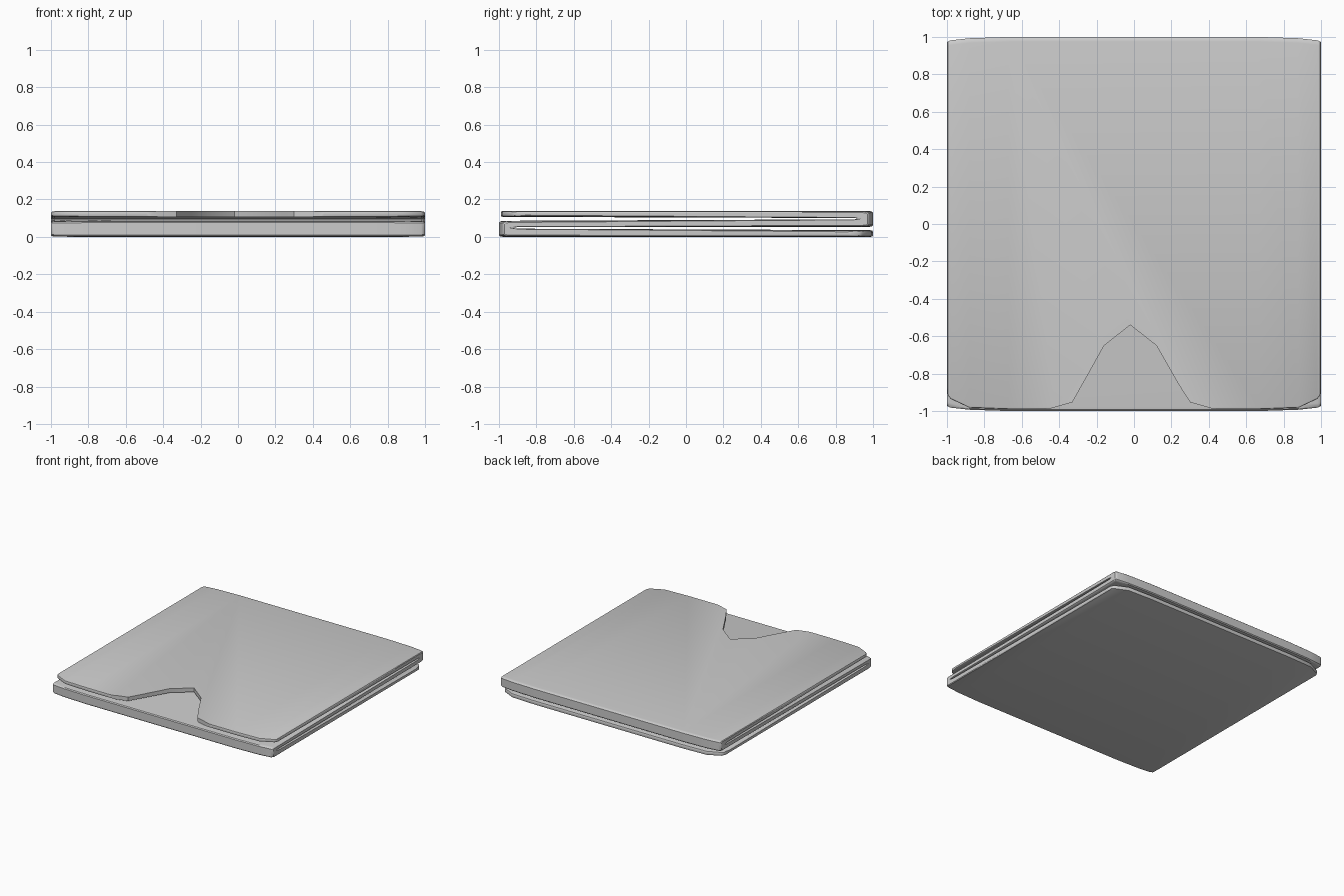
import bpy, bmesh

if "Cube" in bpy.data.objects:
    bpy.data.objects.remove(bpy.data.objects["Cube"])

# Closed side profile of the sheet folded in three: y, z, side inset direction, corner kind
# kind: 0 = inside a fold, 1 = folded edge, 2 = free edge
profile = [
    (-0.98, 0.139, -1, 2), (-0.988, 0.136, -1, 2), (-0.99, 0.131, -.6, 2),
    (-0.99, 0.115, .6, 2), (-0.988, 0.110, 1, 2), (-0.98, 0.107, 1, 2),
    (0.90, 0.101, .3, 0), (0.93, 0.097, 0, 0), (0.90, 0.094, -.3, 0),
    (-0.975, 0.086, -1, 1), (-0.993, 0.083, -1, 1), (-1, 0.076, -.8, 1),
    (-1, 0.010, .8, 1), (-0.993, 0.003, 1, 1), (-0.975, 0.0, 1, 1),
    (0.985, 0.0, 1, 2), (0.997, 0.003, 1, 2), (1, 0.009, .6, 2),
    (1, 0.027, -.6, 2), (0.997, 0.033, -1, 2), (0.985, 0.036, -1, 2),
    (-0.90, 0.044, -.3, 0), (-0.94, 0.049, 0, 0), (-0.90, 0.052, .3, 0),
    (0.975, 0.053, 1, 1), (0.993, 0.056, 1, 1), (1, 0.063, .8, 1),
    (1, 0.130, -.8, 1), (0.993, 0.136, -1, 1), (0.975, 0.139, -1, 1),
]
# Cross stations: x, side inset, pull-back of folded corner, of free corner
half = [(1.0, .009, .03, .12), (0.995, .004, .024, .075), (0.98, .0015, .018, .055),
        (0.88, .0005, .007, .008), (0.67, 0, 0, 0)]
stations = [(-x, *r) for x, *r in half] + half[::-1]

bm = bmesh.new()
rings = []
for x, inset, fold, free in stations:
    ring = []
    for y, z, d, kind in profile:
        pull = (0, fold, free)[kind]
        ring.append(bm.verts.new((x, y - pull if y > 0 else y + pull, z + d * inset)))
    rings.append(ring)
n = len(profile)
for a, b in zip(rings, rings[1:]):
    for i in range(n):
        j = (i + 1) % n
        bm.faces.new((a[i], a[j], b[j], b[i]))
bm.faces.new(rings[0])
bm.faces.new(rings[-1])
bmesh.ops.recalc_face_normals(bm, faces=bm.faces)
mesh = bpy.data.meshes.new("folded_sheet")
bm.to_mesh(mesh)
bm.free()
sheet = bpy.data.objects.new("folded_sheet", mesh)
bpy.context.collection.objects.link(sheet)

# Notch cutter through the top layer only
outline = [(-0.50, -1.1), (-0.50, -0.991), (-0.44, -0.985), (-0.33, -0.953), (-0.26, -0.83),
           (-0.16, -0.65), (-0.02, -0.54), (0.12, -0.65), (0.24, -0.86), (0.30, -0.953),
           (0.41, -0.985), (0.47, -0.991), (0.47, -1.1)]
bm = bmesh.new()
base = bm.faces.new([bm.verts.new((x, y, 0.096)) for x, y in outline])
top = bmesh.ops.extrude_face_region(bm, geom=[base])
bmesh.ops.translate(bm, vec=(0, 0, 0.1),
                    verts=[v for v in top["geom"] if isinstance(v, bmesh.types.BMVert)])
bmesh.ops.recalc_face_normals(bm, faces=bm.faces)
mesh = bpy.data.meshes.new("notch_cutter")
bm.to_mesh(mesh)
bm.free()
cutter = bpy.data.objects.new("notch_cutter", mesh)
bpy.context.collection.objects.link(cutter)
cutter.hide_render = True

mod = sheet.modifiers.new("notch", 'BOOLEAN')
mod.operation = 'DIFFERENCE'
mod.solver = 'EXACT'
mod.object = cutter
bpy.context.view_layer.objects.active = sheet
sheet.select_set(True)
bpy.ops.object.modifier_apply(modifier="notch")
bpy.data.objects.remove(cutter)
bpy.ops.object.shade_smooth_by_angle(angle=0.6)
